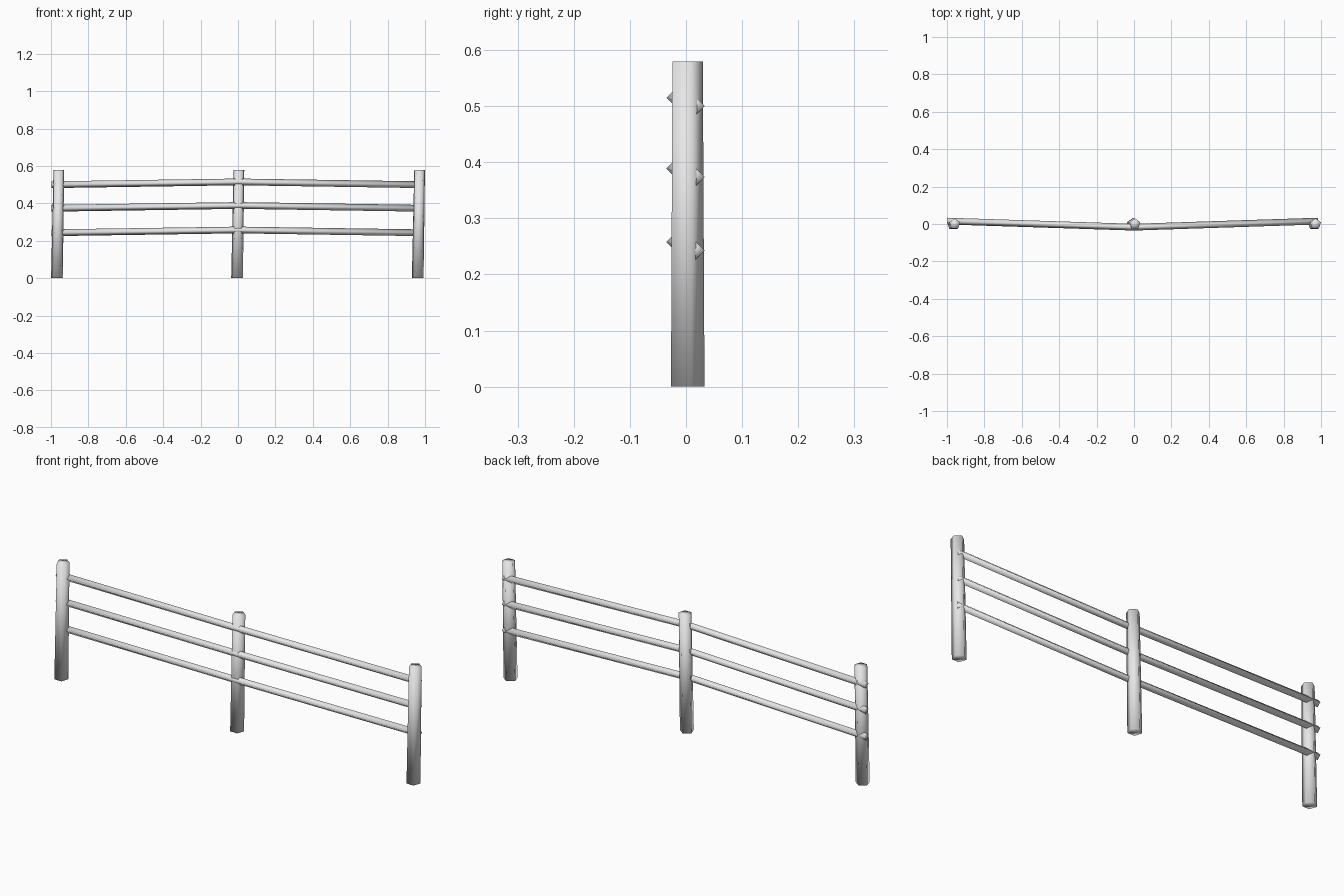
import bpy, bmesh, math
from mathutils import Vector

cube = bpy.data.objects.get("Cube")
if cube:
    bpy.data.objects.remove(cube, do_unlink=True)

grey = bpy.data.materials.new("plain_grey")
colour = (0.8, 0.8, 0.8, 1)
grey.use_nodes = True
grey.diffuse_color = colour
grey.node_tree.nodes["Principled BSDF"].inputs["Base Color"].default_value = colour


def pole(name, centres, radii, sides, axis_u, axis_v):
    """Closed tube through the centres, with its first corner along axis_u."""
    bm = bmesh.new()
    rings = []
    for centre, radius in zip(centres, radii):
        ring = []
        for i in range(sides):
            a = math.tau * i / sides
            offset = Vector(axis_u) * math.cos(a) + Vector(axis_v) * math.sin(a)
            ring.append(bm.verts.new(Vector(centre) + offset * radius))
        rings.append(ring)
    for low, high in zip(rings, rings[1:]):
        for i in range(sides):
            j = (i + 1) % sides
            bm.faces.new((low[i], low[j], high[j], high[i]))
    bm.faces.new(rings[0])
    bm.faces.new(rings[-1])
    bmesh.ops.recalc_face_normals(bm, faces=bm.faces)
    # Soft shading runs across the end caps too
    for face in bm.faces:
        face.smooth = True
    mesh = bpy.data.meshes.new(name)
    bm.to_mesh(mesh)
    bm.free()
    mesh.materials.append(grey)
    obj = bpy.data.objects.new(name, mesh)
    bpy.context.collection.objects.link(obj)


# Five-sided posts, slightly tapered and leaning
for name, x in (("right_post", -0.968), ("middle_post", -0.005), ("left_post", 0.961)):
    pole(name, [(x, 0, 0), (x + 0.01, 0, 0.58)], [0.033, 0.03], 5,
         (0, 1, 0), (1, 0, 0))

# Four-sided rails, bent forward and upward at the middle post
for name, z in (("bottom_rail", 0.243), ("middle_rail", 0.374), ("top_rail", 0.5)):
    pole(name, [(-0.998, 0.0155, z), (0, -0.017, z + 0.015), (0.985, 0.0155, z)],
         [0.018] * 3, 4, (0, 1, 0), (0, 0, 1))
